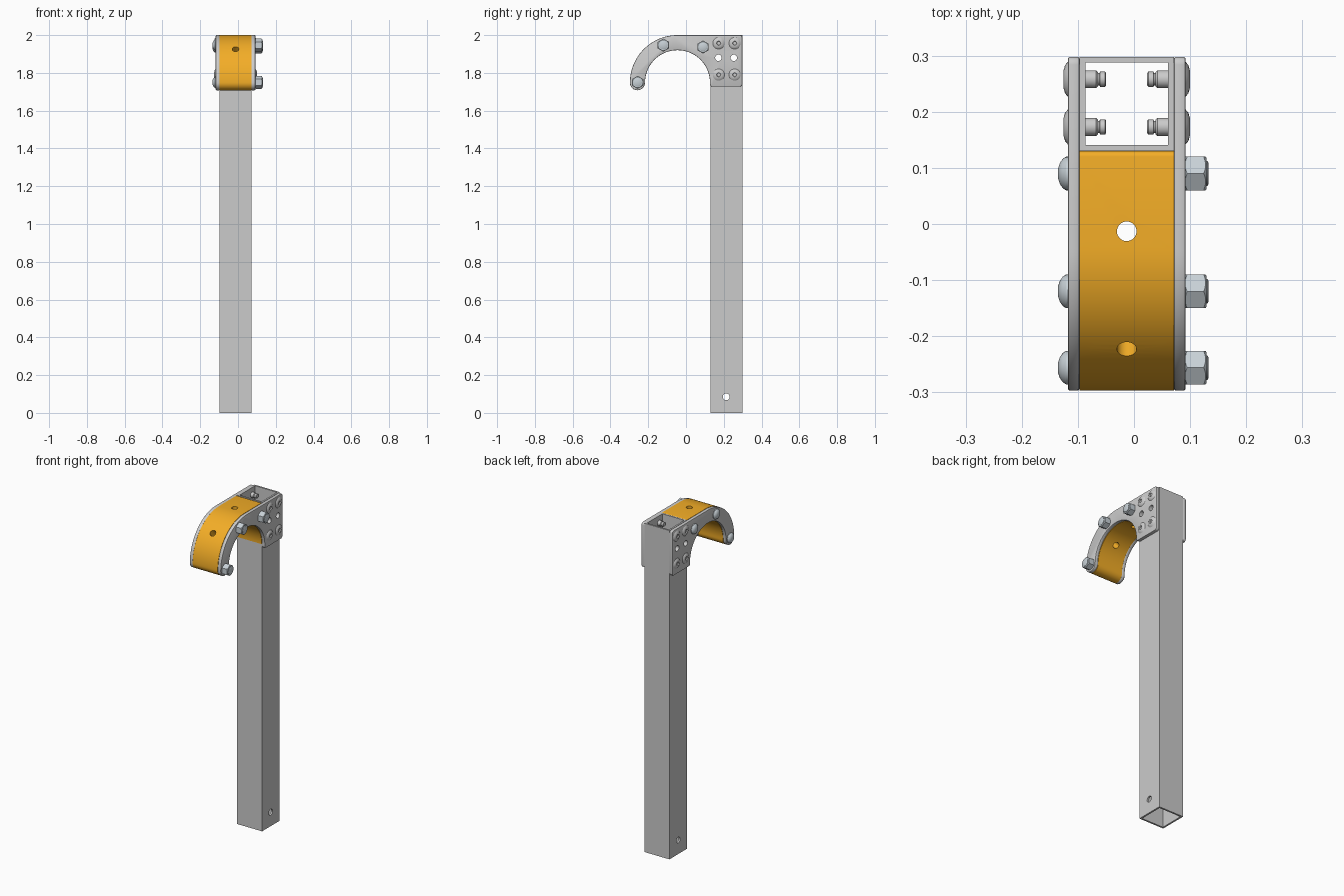
import bpy, bmesh, math
from mathutils import Vector, Matrix

if "Cube" in bpy.data.objects:
    bpy.data.objects.remove(bpy.data.objects["Cube"])

CX = -0.013                      # middle of the post in x
HALF, WALL, PLATE = 0.084, 0.0105, 0.021
AY, AZ, RO, RI = -0.045, 1.748, 0.252, 0.172   # hook arc
RT = (RO - RI) / 2


def make(name, bm):
    bmesh.ops.recalc_face_normals(bm, faces=bm.faces)
    me = bpy.data.meshes.new(name)
    bm.to_mesh(me)
    bm.free()
    ob = bpy.data.objects.new(name, me)
    bpy.context.collection.objects.link(ob)
    return ob


def activate(ob):
    bpy.ops.object.select_all(action='DESELECT')
    ob.select_set(True)
    bpy.context.view_layer.objects.active = ob


def smooth(ob):
    activate(ob)
    bpy.ops.object.shade_smooth_by_angle(angle=math.radians(32))


def apply_mod(ob, kind, **props):
    m = ob.modifiers.new(kind, kind)
    for k, v in props.items():
        setattr(m, k, v)
    activate(ob)
    bpy.ops.object.modifier_apply(modifier=m.name)


def cut(ob, cutter, op='DIFFERENCE'):
    cutter.hide_render = True
    apply_mod(ob, 'BOOLEAN', operation=op, object=cutter, solver='EXACT')
    bpy.data.objects.remove(cutter)


def arc(cy, cz, r, a0, a1, n):
    return [(cy + r * math.cos(math.radians(a0 + (a1 - a0) * i / n)),
             cz + r * math.sin(math.radians(a0 + (a1 - a0) * i / n))) for i in range(n + 1)]


def prism(name, outline, x0, x1):
    bm = bmesh.new()
    f = bm.faces.new([bm.verts.new((x0, y, z)) for y, z in outline])
    ext = bmesh.ops.extrude_face_region(bm, geom=[f])['geom']
    bmesh.ops.translate(bm, vec=(x1 - x0, 0, 0),
                        verts=[v for v in ext if isinstance(v, bmesh.types.BMVert)])
    return make(name, bm)


def box(name, lo, hi):
    return prism(name, [(lo[1], lo[2]), (hi[1], lo[2]), (hi[1], hi[2]), (lo[1], hi[2])], lo[0], hi[0])


def rod(name, p, direction, r, length, n=32):
    bm = bmesh.new()
    rot = Vector((0, 0, 1)).rotation_difference(Vector(direction)).to_matrix().to_4x4()
    bmesh.ops.create_cone(bm, cap_ends=True, segments=n, radius1=r, radius2=r, depth=length,
                          matrix=Matrix.Translation(p) @ rot)
    return make(name, bm)


def lathe(name, profile, y, z, side=1, n=32):
    """Spin (distance from centre plane, radius) points about an x axis."""
    bm = bmesh.new()
    rings = []
    for d, r in profile:
        x = CX + side * d
        k = 1 if r == 0 else n
        rings.append([bm.verts.new((x, y + r * math.sin(2 * math.pi * i / n),
                                    z + r * math.cos(2 * math.pi * i / n))) for i in range(k)])
    for a, b in zip(rings, rings[1:]):
        for i in range(n):
            j = (i + 1) % n
            vs = [a[i % len(a)], a[j % len(a)], b[j % len(b)], b[i % len(b)]]
            bm.faces.new(list(dict.fromkeys(vs)))
    ob = make(name, bm)
    smooth(ob)
    return ob


# square tube post
Y0, Y1 = 0.130, 0.298
post = box("post_tube", (CX - HALF, Y0, 0), (CX + HALF, Y1, 2.0))
cut(post, box("bore", (CX - HALF + WALL, Y0 + WALL, -0.1), (CX + HALF - WALL, Y1 - WALL, 2.1)))
cut(post, rod("pin_hole", (CX, 0.213, 0.085), (1, 0, 0), 0.018, 0.4))

# hook side plates
hook = (arc(AY, AZ, RO, 90, 180, 36) + arc(AY - RI - RT, AZ, RT, 180, 360, 20)[1:]
        + arc(AY, AZ, RI, 180, 0, 60)[1:])
plate_outline = (hook + arc(AY + RI + 0.012, 1.739, 0.012, 180, 270, 5)
                 + arc(Y1 - 0.014, 1.741, 0.014, 270, 360, 5)
                 + arc(Y1 - 0.014, 1.986, 0.014, 0, 90, 5))
plates = []
for side, label in ((-1, "left"), (1, "right")):
    a, b = sorted((CX + side * HALF, CX + side * (HALF + PLATE)))
    p = prism(label + "_hook_plate", plate_outline, a, b)
    apply_mod(p, 'BEVEL', width=0.004, segments=2, limit_method='ANGLE', angle_limit=math.radians(50))
    plates.append(p)

# open fixing holes through plates and post
for y in (0.171, 0.253):
    for ob in plates + [post]:
        cut(ob, rod("fixing_hole", (CX, y, 1.88), (1, 0, 0), 0.017, 0.4))

# orange hook core
core = prism("hook_core", hook + [(Y0, AZ)] + arc(Y0 - 0.01, 1.99, 0.01, 0, 90, 5),
             CX - HALF, CX + HALF)
cut(core, rod("top_hole", (CX, -0.013, 1.95), (0, 0, 1), 0.0175, 0.25))
rm, s = (RO + RI) / 2, math.sqrt(0.5)
cut(core, rod("slant_hole", (CX, AY - rm * s, AZ + rm * s), (0, -s, s), 0.0175, 0.2))
orange = bpy.data.materials.new("orange")
orange.diffuse_color = (0.9, 0.42, 0.02, 1)
orange.use_nodes = True
orange.node_tree.nodes["Principled BSDF"].inputs["Base Color"].default_value = orange.diffuse_color
core.data.materials.append(orange)

for ob in plates + [post, core]:
    smooth(ob)

# through bolts: domed head on the left, hex lock nut on the right
steel = bpy.data.materials.new("steel")
steel.diffuse_color = (0.58, 0.64, 0.68, 1)
steel.use_nodes = True
steel.node_tree.nodes["Principled BSDF"].inputs["Base Color"].default_value = steel.diffuse_color
D = HALF + PLATE
for i, (y, z) in enumerate(((-0.256, 1.75), (-0.120, 1.947), (0.090, 1.937)), 1):
    head = lathe(f"bolt_head_{i}", [(D - 0.002, 0), (D - 0.002, 0.03), (D + 0.003, 0.03), (D + 0.009, 0.026),
                                    (D + 0.014, 0.019), (D + 0.017, 0.01), (D + 0.017, 0)], y, z, -1)
    nut = lathe(f"lock_nut_{i}", [(D, 0), (D, 0.0345), (D + 0.037, 0.0345), (D + 0.037, 0)], y, z, 1, 6)
    cut(nut, lathe("chamfer", [(D, 0), (D, 0.031), (D + 0.004, 0.036), (D + 0.031, 0.036),
                               (D + 0.037, 0.028), (D + 0.037, 0)], y, z, 1, 48), 'INTERSECT')
    smooth(nut)
    end = lathe(f"bolt_end_{i}", [(D + 0.03, 0), (D + 0.03, 0.022), (D + 0.039, 0.022),
                                  (D + 0.041, 0.018), (D + 0.041, 0)], y, z)
    for ob in (head, nut, end):
        ob.data.materials.append(steel)

# blind rivets, four on each side
B = HALF - WALL
for side, label in ((-1, "left"), (1, "right")):
    for y in (0.173, 0.258):
        for z in (1.790, 1.957):
            lathe(f"{label}_rivet", [(D + 0.002, 0), (D + 0.002, 0.009), (D + 0.008, 0.011), (D + 0.0075, 0.016),
                                     (D + 0.005, 0.025), (D, 0.031), (D - 0.002, 0.031), (D - 0.002, 0.016),
                                     (B - 0.019, 0.016), (B - 0.022, 0.013), (B - 0.022, 0.011),
                                     (B - 0.025, 0.011), (B - 0.026, 0.0135), (B - 0.035, 0.0135),
                                     (B - 0.037, 0.011), (B - 0.037, 0)], y, z, side, 24)
